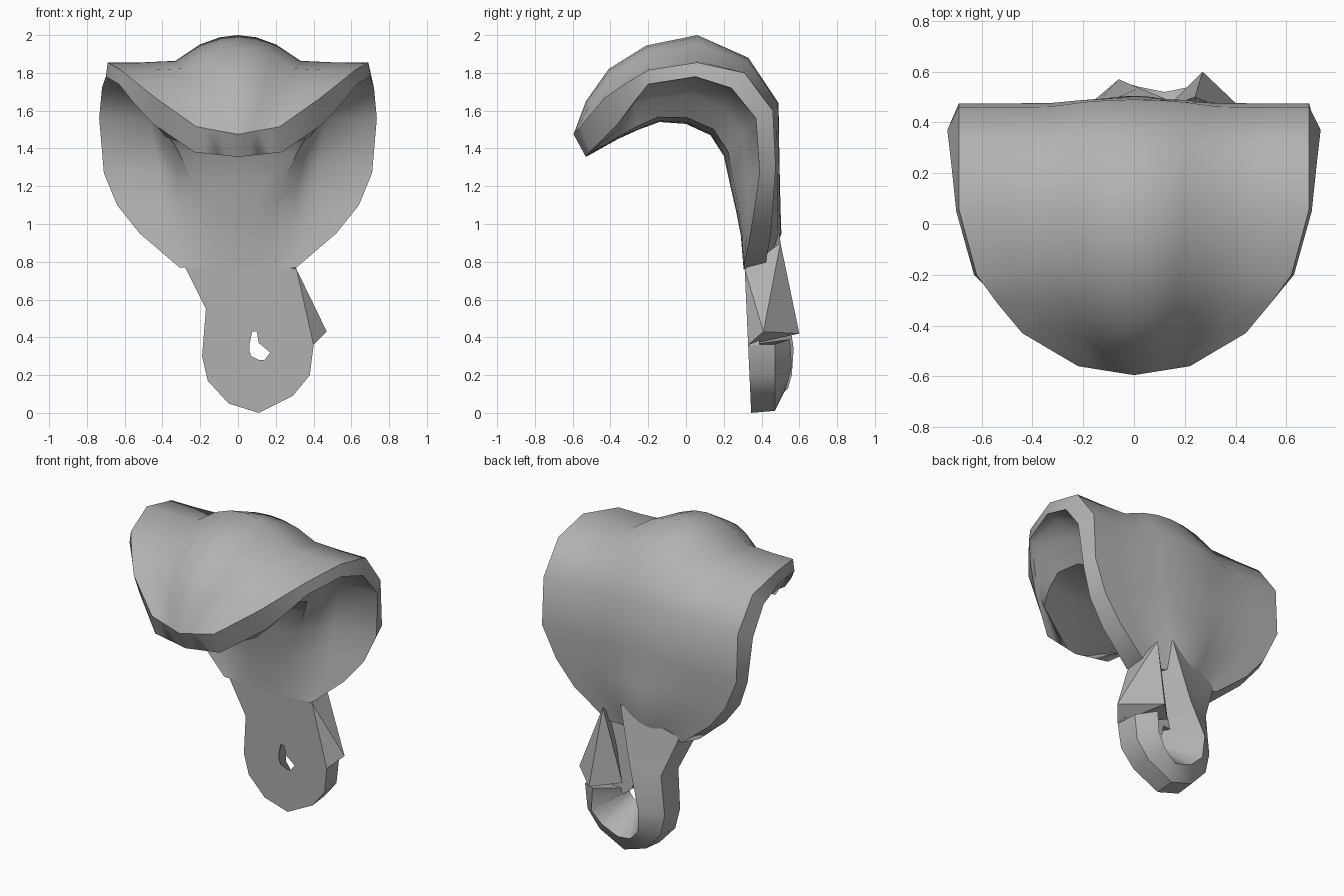
import bpy, bmesh, math

cube = bpy.data.objects.get("Cube")
if cube:
    bpy.data.objects.remove(cube, do_unlink=True)

grey = bpy.data.materials.new("plain_grey")
grey.use_nodes = True
grey.diffuse_color = (0.45, 0.45, 0.45, 1)
shader = grey.node_tree.nodes["Principled BSDF"]
shader.inputs["Base Color"].default_value = grey.diffuse_color
shader.inputs["Roughness"].default_value = 0.8


def finish(bm, name, angle):
    bmesh.ops.recalc_face_normals(bm, faces=bm.faces)
    mesh = bpy.data.meshes.new(name)
    bm.to_mesh(mesh)
    bm.free()
    mesh.materials.append(grey)
    obj = bpy.data.objects.new(name, mesh)
    bpy.context.collection.objects.link(obj)
    bpy.ops.object.select_all(action='DESELECT')
    obj.select_set(True)
    bpy.context.view_layer.objects.active = obj
    bpy.ops.object.shade_smooth_by_angle(angle=math.radians(angle))


def loft(name, rings, angle):
    """Join closed rings of equal length and close both ends with strips."""
    bm = bmesh.new()
    rows = [[bm.verts.new(p) for p in ring] for ring in rings]
    n = len(rows[0])
    for a, b in zip(rows, rows[1:]):
        for i in range(n):
            j = (i + 1) % n
            bm.faces.new((a[i], a[j], b[j], b[i]))
    for row in (rows[0], rows[-1]):
        for i in range(n // 2 - 1):
            bm.faces.new((row[i], row[i + 1], row[n - 2 - i], row[n - 1 - i]))
    finish(bm, name, angle)


def front_y(z):
    """Slightly leaning flat front of the lower part."""
    return 0.345 - 0.045 * z


# Curled shell: width, then (y, z) of outer edge and outer ridge
outer = [
    (.22, (-.56, 1.515), (-.595, 1.475)),
    (.44, (-.43, 1.67), (-.53, 1.65)),
    (.54, (-.31, 1.75), (-.41, 1.82)),
    (.62, (-.20, 1.815), (-.21, 1.945)),
    (.69, (.06, 1.855), (.06, 2.0)),
    (.69, (.31, 1.80), (.33, 1.88)),
    (.69, (.46, 1.60), (.49, 1.64)),
    (.69, (.475, 1.30), (.495, 1.32)),
    (.60, (.46, 1.10), (.50, 1.10)),
    (.48, (.45, .95), (.505, .95)),
    (.27, (.42, .78), (.46, .80)),
]
# The same for the inner edge and thick rib, then the rib's share and its foot
inner = [
    (.23, (-.51, 1.38), (-.53, 1.355), .5, .9),
    (.45, (-.36, 1.53), (-.36, 1.45), .85, .95),
    (.55, (-.28, 1.64), (-.25, 1.50), .78, .95),
    (.63, (-.20, 1.74), (-.14, 1.54), .72, .95),
    (.70, (.05, 1.78), (.0, 1.53), .62, .9),
    (.72, (.24, 1.72), (.13, 1.47), .54, .8),
    (.735, (.37, 1.56), (.20, 1.36), .43, .64),
    (.71, (.39, 1.27), (.235, 1.20), .33, .58),
    (.64, (.365, 1.10), (.265, 1.07), .29, .65),
    (.52, (.34, .95), (.29, .94), .29, .75),
    (.31, (.305, .77), (.305, .76), .3, .8),
]
# Outer bulge: fraction of the width, share of the ridge
bulge = [(1, 0), (.75, 0), (.48, .06), (.29, .66), (.14, .92), (0, 1)]


def section(row, shape):
    w, edge, mid = row[:3]
    half = [(u * w, edge[0] + (mid[0] - edge[0]) * t,
             edge[1] + (mid[1] - edge[1]) * t) for u, t in shape]
    return [(-x, y, z) for x, y, z in half] + half[-2::-1]


rings = []
for i, (o, n) in enumerate(zip(outer, inner)):
    r, foot = n[3:]
    rib = [(1, 0), (foot, .03), ((r + foot) / 2, .4), (r, .87),
           (r * .5, .97), (0, 1)]
    if i == 0:                      # straight front lip
        top = low = [(u, 1 - u) for u, t in bulge]
    else:
        top, low = bulge, rib
    rings.append(section(o, top) + section(n, low)[::-1])
loft("curled_shell", rings, 45)

# Hook ring: outer front (x, z), back ridge (x, y, z), hole lip (x, z)
hook = [
    ((-.29, .79), (.12, .495, .95), (.20, .80)),
    ((-.17, .55), (.02, .535, .57), (.09, .50)),
    ((-.19, .30), (-.06, .57, .34), (.06, .36)),
    ((-.16, .17), (-.05, .56, .20), (.06, .33)),
    ((-.05, .05), (.02, .54, .13), (.07, .30)),
    ((.11, .0), (.12, .52, .11), (.11, .28)),
    ((.29, .09), (.22, .54, .17), (.14, .28)),
    ((.38, .20), (.28, .56, .25), (.17, .32)),
    ((.40, .36), (.28, .55, .39), (.15, .34)),
]
rings = []
for (fx, fz), ridge, (lx, lz) in hook:
    back = (fx + (ridge[0] - fx) * .1, min(.47, .58 - .2 * fz),
            fz + (ridge[2] - fz) * .1)
    rings.append([(fx, front_y(fz), fz), back, ridge, (lx, front_y(lz), lz)])
loft("hook_ring", rings, 42)

# Web between the stem and the spike
outline = [(-.1, .79), (.24, .78), (.31, .76), (.40, .36), (.17, .32),
           (.11, .37), (.10, .43), (.07, .43), (.03, .42)]
bm = bmesh.new()
web = bm.faces.new([bm.verts.new((x, front_y(z), z)) for x, z in outline])
grown = bmesh.ops.extrude_face_region(bm, geom=[web], use_keep_orig=True)
for item in grown["geom"]:
    if isinstance(item, bmesh.types.BMVert):
        item.co.y += 0.06
finish(bm, "hook_web", 30)

# Faceted spike pointing up behind the web
bm = bmesh.new()
for p in [(.24, .50, .90), (.47, .41, .43), (.27, .60, .42),
          (.13, .46, .43), (.31, .311, .76), (.40, .329, .36)]:
    bm.verts.new(p)
bmesh.ops.convex_hull(bm, input=bm.verts[:])
finish(bm, "hook_spike", 20)
